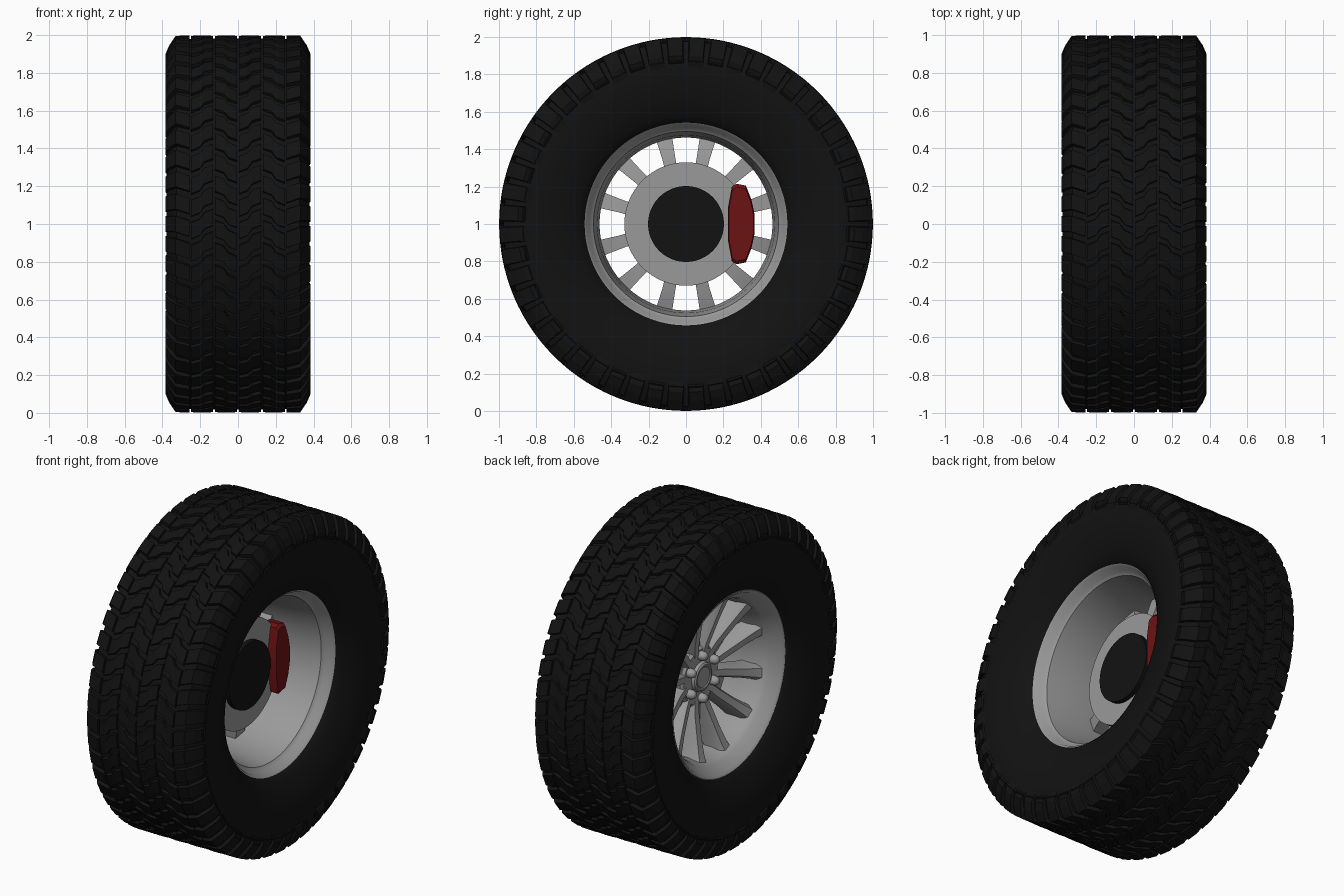
import bpy, bmesh
from math import sin, cos, pi, radians
from mathutils import Vector, Matrix

cube = bpy.data.objects.get("Cube")
if cube:
    bpy.data.objects.remove(cube, do_unlink=True)


def material(name, r, g, b):
    m = bpy.data.materials.new(name)
    m.use_nodes = True
    m.diffuse_color = (r, g, b, 1)
    node = m.node_tree.nodes["Principled BSDF"]
    node.inputs["Base Color"].default_value = (r, g, b, 1)
    node.inputs["Roughness"].default_value = 0.6
    return m


RUBBER = material("black rubber", 0.006, 0.006, 0.006)
METAL = material("grey metal", 0.32, 0.32, 0.32)
RED = material("dark red paint", 0.15, 0.006, 0.007)
AXLE = Vector((0, 0, 1))


def polar(x, r, a):
    """Point at axial position x, radius r and angle a about the axle."""
    return Vector((x, r * cos(a), 1 + r * sin(a)))


def finish(bm, name, mat, smooth=None):
    bmesh.ops.recalc_face_normals(bm, faces=bm.faces)
    mesh = bpy.data.meshes.new(name)
    bm.to_mesh(mesh)
    bm.free()
    mesh.materials.append(mat)
    ob = bpy.data.objects.new(name, mesh)
    bpy.context.collection.objects.link(ob)
    if smooth:
        bpy.ops.object.select_all(action="DESELECT")
        ob.select_set(True)
        bpy.context.view_layer.objects.active = ob
        bpy.ops.object.shade_smooth_by_angle(angle=radians(smooth))
    return ob


def lathe(name, profile, mat, closed=True, steps=96):
    """Revolve an (x, radius) profile about the axle."""
    bm = bmesh.new()
    vs = [bm.verts.new(polar(x, r, 0)) for x, r in profile]
    pairs = list(zip(vs, vs[1:])) + ([(vs[-1], vs[0])] if closed else [])
    es = [bm.edges.new(p) for p in pairs]
    bmesh.ops.spin(bm, geom=vs + es, cent=AXLE, axis=(1, 0, 0),
                   angle=2 * pi, steps=steps, use_merge=True)
    bmesh.ops.remove_doubles(bm, verts=bm.verts, dist=0.0005)
    return finish(bm, name, mat, 35)


def loft(bm, rings):
    """Skin a chain of equal-length vertex rings and cap both ends."""
    rings = [[bm.verts.new(p) for p in ring] for ring in rings]
    n = len(rings[0])
    for a, b in zip(rings, rings[1:]):
        for i in range(n):
            j = (i + 1) % n
            bm.faces.new((a[i], a[j], b[j], b[i]))
    bm.faces.new(rings[0])
    bm.faces.new(rings[-1])


def mirror_x(profile):
    return profile + [(-x, r) for x, r in reversed(profile)]


# Tyre carcass
lathe("tyre", mirror_x([(0.24, 0.52), (0.29, 0.545), (0.315, 0.58), (0.35, 0.66),
                        (0.375, 0.76), (0.378, 0.84), (0.368, 0.9), (0.325, 0.975),
                        (0.2, 0.982)]), RUBBER)

# Tread blocks: staggered zigzag columns plus shoulder lugs
TURNS = 52
STEP = 2 * pi / TURNS
bm = bmesh.new()


def tread_block(a, width, stations):
    rings = []
    for x, low, high, skew in stations:
        c = a + skew * STEP
        h = width * STEP / 2
        rings.append([polar(x, low, c - h), polar(x, high, c - h * 0.88),
                      polar(x, high, c + h * 0.88), polar(x, low, c + h)])
    loft(bm, rings)


for i in range(TURNS):
    a = i * STEP
    for k, mid in enumerate((-0.19, -0.063, 0.063, 0.19)):
        slant = 0.3 if k % 2 else -0.3
        off = a + (k % 2) * STEP / 2
        tread_block(off, 0.8, [(mid - 0.058, 0.97, 0.996, -slant),
                               (mid - 0.012, 0.97, 0.999, -slant * 0.5),
                               (mid + 0.012, 0.97, 0.999, slant * 0.5),
                               (mid + 0.058, 0.97, 0.996, slant)])
    for s in (-1, 1):
        reach = 0.89 if i % 2 else 0.86
        tread_block(a + (s > 0) * STEP / 2, 0.78,
                    [(s * 0.258, 0.965, 0.998, 0.2), (s * 0.33, 0.95, 0.997, 0),
                     (s * 0.365, 0.89, 0.945, 0), (s * 0.384, 0.87, 0.9, 0),
                     (s * 0.376, reach - 0.03, reach - 0.02, 0)])
finish(bm, "tread_blocks", RUBBER)

# Rim barrel, open toward the inner side
lathe("rim", [(0.29, 0.55), (0.285, 0.557), (0.27, 0.55), (0.26, 0.525), (0.1, 0.5),
              (-0.1, 0.5), (-0.25, 0.53), (-0.275, 0.555), (-0.29, 0.557), (-0.295, 0.545),
              (-0.285, 0.53), (-0.25, 0.51), (-0.23, 0.487), (-0.2, 0.475), (-0.13, 0.462),
              (-0.08, 0.462), (0.1, 0.475), (0.22, 0.495), (0.235, 0.515), (0.275, 0.53)], METAL)

# Twelve spokes in six pairs, splayed from the hub
bm = bmesh.new()
web = bmesh.new()
for k in range(6):
    turn = Matrix.Translation(AXLE) @ Matrix.Rotation(radians(30 + 60 * k), 4, "X")
    for s in (-1, 1):
        rings = []
        for r, off, w, front, back in ((0.1, 0.03, 0.03, -0.095, -0.02),
                                       (0.2, 0.058, 0.034, -0.115, -0.02),
                                       (0.34, 0.09, 0.035, -0.155, -0.04),
                                       (0.43, 0.111, 0.042, -0.185, -0.06),
                                       (0.485, 0.126, 0.05, -0.21, -0.08)):
            section = ((back, -w), (front + 0.03, -w), (front, -w * 0.6),
                       (front, w * 0.6), (front + 0.03, w), (back, w))
            rings.append([turn @ Vector((x, r, s * off + t)) for x, t in section])
        loft(bm, rings)
    loft(web, [[turn @ Vector((x, r, t)) for x, t in
                ((-0.03, -w), (front, -w), (front, w), (-0.03, w))]
               for r, w, front in ((0.1, 0.04, -0.085), (0.2, 0.06, -0.08), (0.31, 0.08, -0.06))])
finish(bm, "spokes", METAL, 30)
finish(web, "spoke_webs", METAL)

# Hub face with centre cap
lathe("hub_face", [(-0.01, 0), (-0.01, 0.18), (-0.085, 0.18), (-0.1, 0.165),
                   (-0.1, 0.09), (-0.118, 0.085), (-0.125, 0.076), (-0.125, 0.066),
                   (-0.12, 0.06), (-0.122, 0)], METAL, closed=False, steps=48)

# Lug nuts
bm = bmesh.new()
for k in range(6):
    c = polar(0, 0.13, radians(30 + 60 * k))
    loft(bm, [[c + Vector((x, r * cos(t * pi / 6), r * sin(t * pi / 6))) for t in range(12)]
              for x, r in ((-0.09, 0.029), (-0.125, 0.027), (-0.14, 0.019), (-0.145, 0.008))])
finish(bm, "lug_nuts", METAL, 40)

# Brake disc and axle hub
lathe("brake_disc", [(0.01, 0), (0.01, 0.33), (0.05, 0.33), (0.05, 0)],
      METAL, closed=False, steps=64)
lathe("axle_hub", [(0.04, 0), (0.04, 0.203), (0.08, 0.203), (0.08, 0)],
      RUBBER, closed=False, steps=48)

# Brake caliper: rounded outline extruded along the axle
outline = [(0.27, 0.215), (0.32, 0.205), (0.35, 0.13), (0.367, 0.05)]
outline += [(y, -z) for y, z in reversed(outline)]
outline += [(0.245, -0.2), (0.225, -0.09), (0.225, 0.09), (0.245, 0.2)]
bm = bmesh.new()
loft(bm, [[Vector((x, 0.295 + (y - 0.295) * k, 1 + z * k)) for y, z in outline]
          for x, k in ((-0.01, 0.95), (0.0, 1), (0.085, 1), (0.1, 0.92))])
finish(bm, "brake_caliper", RED, 30)
